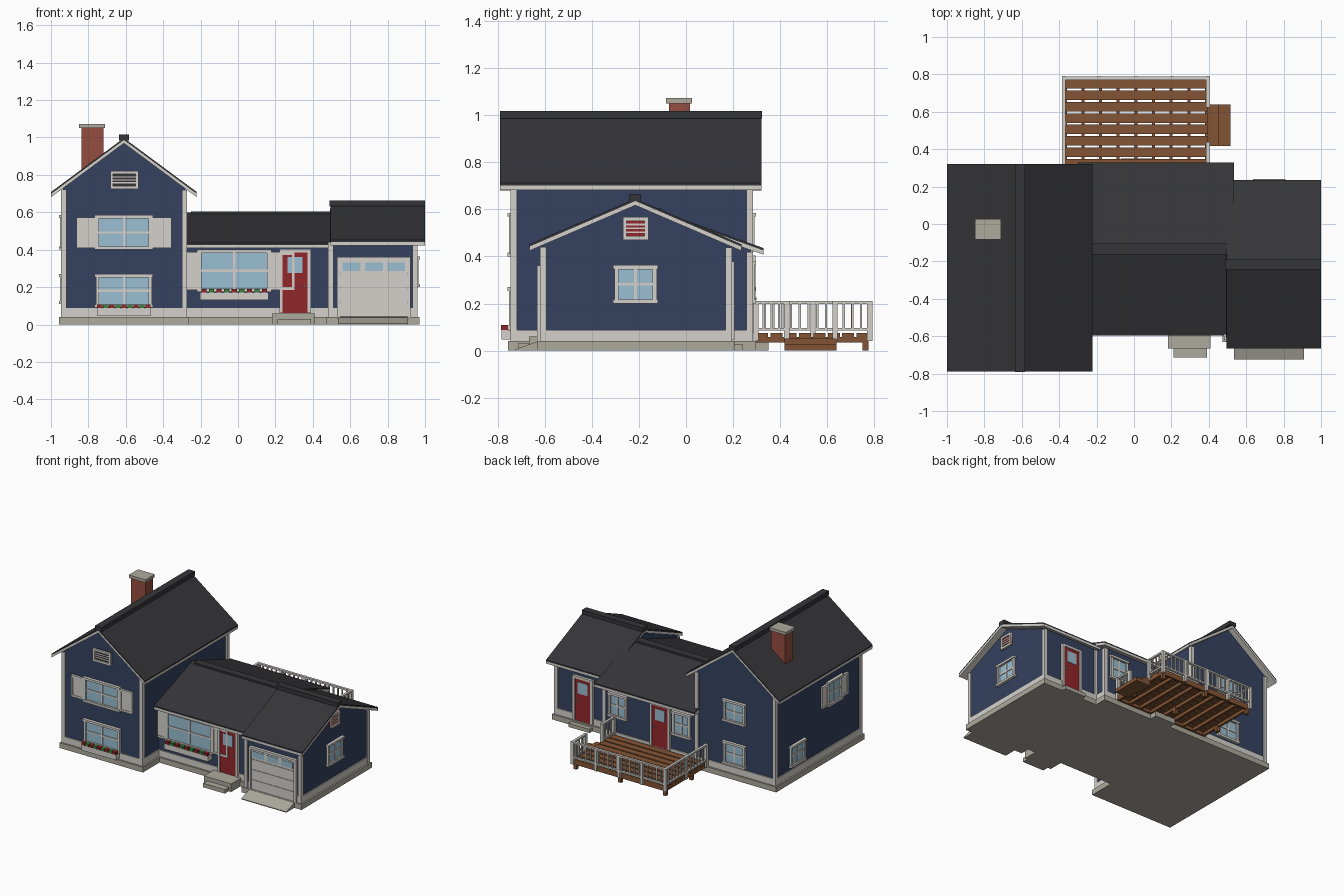
import bpy, bmesh
from mathutils import Matrix, Vector

cube = bpy.data.objects.get("Cube")
if cube:
    bpy.data.objects.remove(cube)


def material(name, r, g, b):
    m = bpy.data.materials.new(name)
    m.use_nodes = True
    m.diffuse_color = (r, g, b, 1)
    m.node_tree.nodes["Principled BSDF"].inputs["Base Color"].default_value = (r, g, b, 1)
    return m


NAVY = material("navy siding", .035, .054, .115)
WHITE = material("white trim", .66, .64, .6)
ROOF = material("dark shingle", .036, .035, .04)
BRICK = material("brick", .3, .075, .05)
RED = material("red paint", .29, .02, .024)
STONE = material("concrete", .42, .4, .34)
WOOD = material("deck wood", .23, .09, .035)
GLASS = material("window glass", .32, .52, .64)
GREEN = material("leaf green", .05, .22, .05)


def finish(name, bm, mat):
    bmesh.ops.recalc_face_normals(bm, faces=bm.faces)
    mesh = bpy.data.meshes.new(name)
    bm.to_mesh(mesh)
    bm.free()
    mesh.materials.append(mat)
    bpy.context.collection.objects.link(bpy.data.objects.new(name, mesh))


def boxes(name, mat, pairs):
    """One object made of boxes, each given by two opposite corners."""
    bm = bmesh.new()
    for a, b in pairs:
        a, b = Vector(a), Vector(b)
        size = [abs(v) for v in b - a]
        bmesh.ops.create_cube(bm, size=1, matrix=Matrix.Translation((a + b) / 2) @ Matrix.Diagonal((*size, 1)))
    finish(name, bm, mat)


def prism(name, mat, axis, profile, lo, hi):
    """Extrude a (horizontal, z) profile along x or y."""
    bm = bmesh.new()
    place = (lambda t, p: (t, p[0], p[1])) if axis == "x" else (lambda t, p: (p[0], t, p[1]))
    face = bm.faces.new([bm.verts.new(place(lo, p)) for p in profile])
    out = bmesh.ops.extrude_face_region(bm, geom=[face])
    step = Vector(place(hi - lo, (0, 0)))
    bmesh.ops.translate(bm, vec=step, verts=[v for v in out["geom"] if isinstance(v, bmesh.types.BMVert)])
    finish(name, bm, mat)


BASE, SKIRT = .04, .088


def wing(name, axis, walls, along, ridge, top, slope, eaves, roof_span, corners):
    """Gabled wing: foundation, walls, base trim, corner boards and layered roof."""
    def line(p, drop):
        return (p, top - drop - slope * abs(p - ridge))
    w0, w1 = walls
    prism(name + "_walls", NAVY, axis, [(w0, BASE), (w1, BASE), line(w1, .025), line(ridge, .025), line(w0, .025)], *along)
    pts = [eaves[0], ridge, eaves[1]]
    for label, mat, a, b in (("shingles", ROOF, 0, .01), ("roof_trim", WHITE, .01, .028)):
        prism(f"{name}_{label}", mat, axis, [line(p, a) for p in pts] + [line(p, b) for p in reversed(pts)], *roof_span)
    flip = (lambda p, t, z: (t, p, z)) if axis == "x" else (lambda p, t, z: (p, t, z))
    for label, mat, out, z0, z1 in (("foundation", STONE, .02, 0, BASE), ("base_trim", WHITE, .008, BASE, SKIRT)):
        boxes(f"{name}_{label}", mat, [(flip(w0 - out, along[0] - out, z0), flip(w1 + out, along[1] + out, z1))])
    boards = []
    for i, j in corners:
        p, t, e = walls[i], along[j], .01
        sp, st = 2 * i - 1, 2 * j - 1
        boards.append((flip(p + sp * e, t + st * e, BASE), flip(p - sp * .018, t - st * .018, line(p, .035)[1])))
    boxes(name + "_corner_boards", WHITE, boards)


ALL = [(0, 0), (0, 1), (1, 0), (1, 1)]
wing("tall_wing", "y", (-.936, -.282), (-.736, .275), -.61, .997, .74, (-1, -.223), (-.789, .32), ALL)
wing("middle_wing", "x", (-.54, .275), (-.3, .49), -.135, .6, .355, (-.596, .328), (-.3, .535), [(1, 1)])
wing("garage_wing", "x", (-.61, .185), (.492, .95), -.215, .645, .43, (-.665, .235), (.495, 1), ALL)
boxes("ridge_caps", ROOF, [((-.637, -.79, .985), (-.583, .322, 1.017)),
                           ((-.25, -.163, .585), (.495, -.104, .603)),
                           ((.49, -.243, .63), (1, -.19, .664))])
# Chimney
boxes("chimney", BRICK, [((-.838, -.072, .75), (-.72, .018, 1.05))])
boxes("chimney_cap", STONE, [((-.85, -.084, 1.05), (-.711, .026, 1.072))])


def on_wall(side, plane):
    """Return a box maker for a wall: u across, d outward, z up."""
    place = {"front": lambda u, d, z: (u, plane - d, z), "back": lambda u, d, z: (u, plane + d, z),
             "right": lambda u, d, z: (plane + d, u, z), "left": lambda u, d, z: (plane - d, u, z)}[side]
    return lambda u0, u1, d, z0, z1, d0=-.005: (place(u0, d0, z0), place(u1, d, z1))


def border(b, u0, u1, z0, z1, t, d):
    return [b(u0, u0 + t, d, z0, z1), b(u1 - t, u1, d, z0, z1), b(u0, u1, d, z1 - t, z1), b(u0, u1, d, z0, z0 + t)]


def window(name, b, u, w, z0, z1, shutter=0):
    h, m, t = w / 2, (z0 + z1) / 2, .006
    boxes(name + "_glass", GLASS, [b(u - h, u + h, t, z0, z1)])
    bars = border(b, u - h, u + h, z0, z1, .018, .016)
    bars += [b(u - t, u + t, .011, z0, z1), b(u - h, u + h, .011, m - t, m + t)]
    bars += [b(u - h - t, u + h + t, .022, z, z + .016) for z in (z0, z1 - .016)]
    boxes(name + "_frame", WHITE, bars)
    if shutter:
        plates = []
        for s in (-1, 1):
            a, c = sorted((u + s * h, u + s * (h + shutter)))
            plates.append(b(a, c, .012, z0 + .01, z1 - .012))
            plates += border(b, a, c, z0 + .01, z1 - .012, .015, .016)
        boxes(name + "_shutters", WHITE, plates)


def door(name, b, u, z0, z1):
    h = .066
    boxes(name + "_slab", RED, [b(u - h, u + h, .013, z0, z1)])
    t = .018
    boxes(name + "_frame", WHITE, [b(u - h - t, u - h, .02, z0, z1 + t), b(u + h, u + h + t, .02, z0, z1 + t),
                                   b(u - h, u + h, .02, z1, z1 + t)])
    boxes(name + "_glass", GLASS, [b(u - .04, u + .04, .016, z1 - .11, z1 - .025)])
    boxes(name + "_knob", STONE, [b(u + .045, u + .055, .025, z0 + .14, z0 + .15)])


def flower_box(name, b, u, w, z):
    h = w / 2
    boxes(name + "_planter", WHITE, [b(u - h, u + h, .048, z - .04, z)])
    n = 9
    for label, mat, start in (("flowers", RED, 0), ("leaves", GREEN, 1)):
        spots = [u - h + w * (i + .5) / n for i in range(start, n, 2)]
        boxes(f"{name}_{label}", mat, [b(c - .014, c + .014, .05, z, z + .02, .02) for c in spots])


def vent(name, b, u, w, z0, z1, mat):
    h = w / 2
    boxes(name + "_panel", mat, [b(u - h, u + h, .006, z0, z1)])
    slats = border(b, u - h, u + h, z0, z1, .016, .016)
    step = (z1 - z0 - .032) / 4
    slats += [b(u - h, u + h, .01, z0 + .013 + step * i, z0 + .02 + step * i) for i in (1, 2, 3)]
    boxes(name + "_slats", WHITE, slats)


# Tall wing openings
front, back, side = on_wall("front", -.736), on_wall("back", .275), on_wall("left", -.936)
UP, DOWN = (.4, .585), (.09, .27)
window("front_upper_window", front, -.61, .3, *UP, .104)
window("front_lower_window", front, -.61, .3, *DOWN)
flower_box("lower", front, -.61, .29, .088)
vent("front_vent", front, -.608, .15, .725, .82, ROOF)
window("back_upper_window", back, -.6, .18, .42, .585)
window("back_lower_window", back, -.6, .18, .1, .27)
window("side_upper_window", side, -.42, .17, *UP, .07)
window("side_lower_window", side, .02, .17, .11, .27)

# Middle wing openings
porch = on_wall("front", -.54)
window("picture_window", porch, -.02, .385, .175, .4, .13)
flower_box("picture", porch, -.02, .365, .17)
door("front_door", porch, .305, .062, .385)
window("back_kitchen_window", back, -.16, .15, .2, .38)
window("back_end_window", back, .37, .15, .2, .38)
door("deck_door", back, .015, .075, .385)

# Garage openings
garage, garage_back, garage_side = on_wall("front", -.61), on_wall("back", .185), on_wall("right", .95)
window("garage_window", garage_side, -.214, .18, .2, .363)
vent("garage_vent", garage_side, -.214, .108, .47, .567, RED)
door("garage_back_door", garage_back, .72, .045, .36)
G0, G1, ROW = .548, .905, .077
boxes("garage_door_frame", WHITE, [garage(G0 - .018, G0, .022, BASE, .362), garage(G1, G1 + .018, .022, BASE, .362),
                                   garage(G0, G1, .022, .345, .362)])
boxes("garage_door_panels", WHITE, [garage(G0, G1, .01, BASE, .345)] + [
    garage(G0, G1, .014, BASE + ROW * i + .004, BASE + ROW * (i + 1) - .002) for i in range(4)])
pane = (G1 - G0) / 3
boxes("garage_door_glass", GLASS, [garage(G0 + pane * i + .012, G0 + pane * (i + 1) - .012, .017, .286, .332)
                                   for i in range(3)])

# Steps and driveway ramp
boxes("front_steps", STONE, [((.183, -.666, 0), (.41, -.54, .06)), ((.21, -.714, 0), (.39, -.66, .03))])
boxes("back_steps", STONE, [((.635, .2, 0), (.81, .24, .028)), ((-.07, .28, 0), (.1, .35, BASE))])
prism("driveway_ramp", STONE, "x", [(-.62, 0), (-.725, 0), (-.725, .006), (-.62, .042)], .535, .91)

# Deck: planks over joists, legs and stairs
X0, X1, Y0, Y1, DECK = -.375, .395, .297, .785, .075
PITCH = (Y1 - Y0) / 8
boxes("deck_planks", WOOD, [((X0, Y0 + PITCH * i, .058), (X1, Y0 + PITCH * (i + 1) - .01, DECK)) for i in range(8)])
joist = (X1 - X0 - .016) / 8
beams = [((X0 + joist * i, Y0, .035), (X0 + joist * i + .016, Y1 - .01, .058)) for i in range(9)]
beams += [((X0, y, .035), (X1, y + .014, .058)) for y in (Y0, Y1 - .024)]
boxes("deck_joists", WOOD, beams)
boxes("deck_legs", WOOD, [((x, y, 0), (x + .025, y + .025, .05))
                          for x in (X0, -.003, X1 - .025) for y in (.44, Y1 - .035)])
S0, S1 = .418, .638
boxes("deck_stairs", WOOD, [((X1, S0, 0), (.455, S1, .052)), ((.455, S0, 0), (.515, S1, .027))])


# Railing runs
def rail(name, a, b, posts):
    a, b = Vector((*a, 0)), Vector((*b, 0))
    run, up = b - a, Vector((0, 0, 1))

    def post(c, r, z0, z1):
        return (c + Vector((-r, -r, z0)), c + Vector((r, r, z1)))
    parts = [post(a.lerp(b, i / posts), .011, .04, .21) for i in range(posts + 1)]
    n = max(2, round(run.length / .036))
    parts += [post(a.lerp(b, i / n), .0045, .09, .2) for i in range(1, n)]
    wide = run.normalized().cross(up) * .009
    parts += [(a - wide + up * z, b + wide + up * (z + .012)) for z in (.085, .198)]
    boxes(name, WHITE, parts)


rail("back_railing", (X0, Y1 - .005), (X1, Y1 - .005), 4)
rail("side_railing", (X0, Y0), (X0, Y1 - .005), 2)
rail("stair_railing_near", (X1, Y0), (X1, S0 + .01), 1)
rail("stair_railing_far", (X1, S1 - .005), (X1, Y1 - .005), 1)
